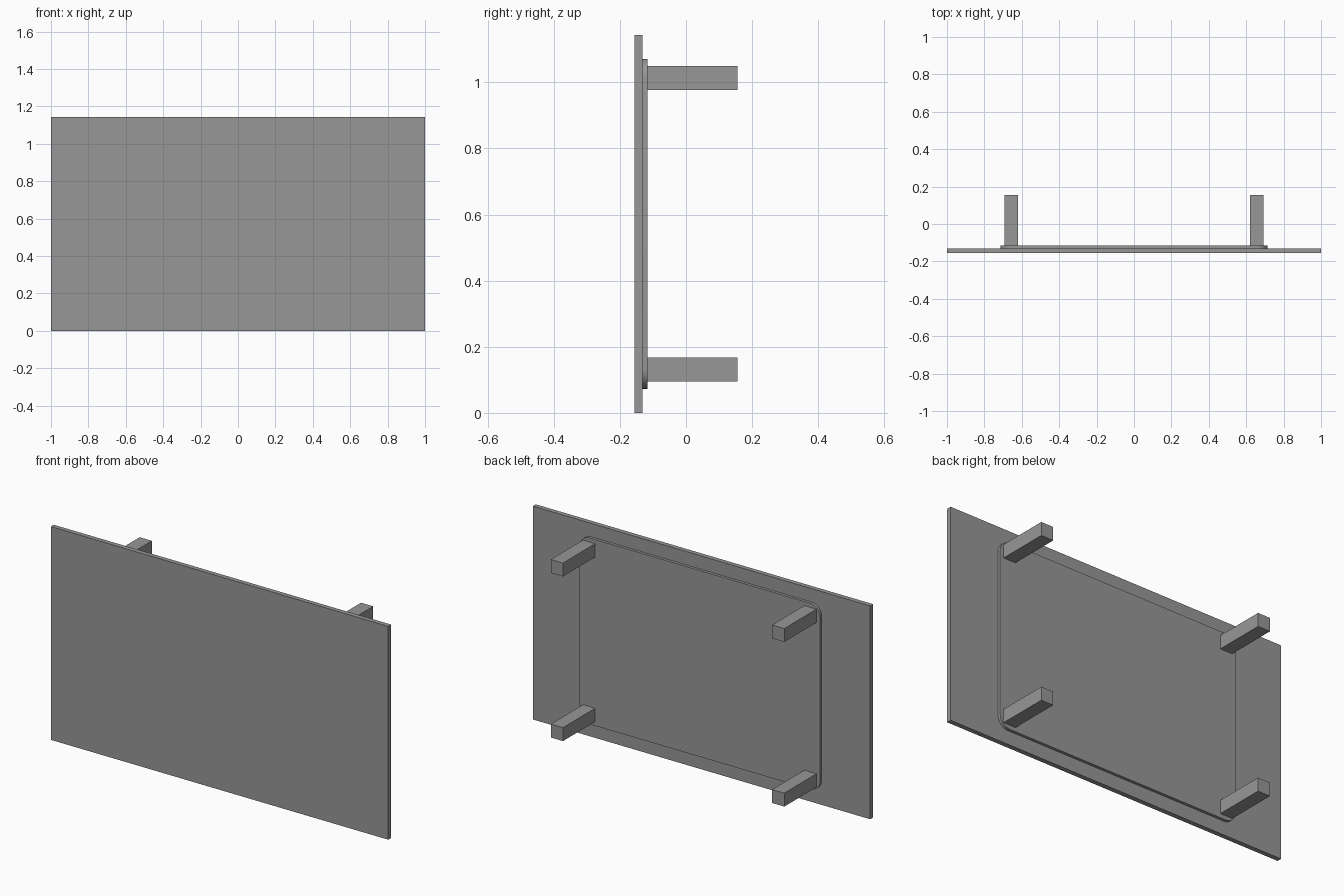
import bpy, bmesh
from mathutils import Vector

if "Cube" in bpy.data.objects:
    bpy.data.objects.remove(bpy.data.objects["Cube"])

# Dark grey finish shared by every part
grey = bpy.data.materials.new("dark_grey")
grey.diffuse_color = (0.31, 0.31, 0.31, 1)
grey.use_nodes = True
grey.node_tree.nodes["Principled BSDF"].inputs["Base Color"].default_value = grey.diffuse_color


def box(name, lo, hi, corner_radius=0.0):
    """Box between two corners; optionally round the edges that run along y."""
    lo, hi = Vector(lo), Vector(hi)
    bm = bmesh.new()
    bmesh.ops.create_cube(bm, size=1)
    for v in bm.verts:
        v.co = Vector((c + 0.5) * (b - a) + a for c, a, b in zip(v.co, lo, hi))
    if corner_radius:
        edges = [e for e in bm.edges
                 if abs(e.verts[0].co.y - e.verts[1].co.y) > 1e-5]
        bmesh.ops.bevel(bm, geom=edges, offset=corner_radius, segments=8,
                        profile=0.5, affect='EDGES')
    bmesh.ops.recalc_face_normals(bm, faces=bm.faces)
    mesh = bpy.data.meshes.new(name)
    bm.to_mesh(mesh)
    bm.free()
    mesh.materials.append(grey)
    obj = bpy.data.objects.new(name, mesh)
    bpy.context.collection.objects.link(obj)
    return obj


FRONT, PANEL_BACK, PLATE_BACK, LEG_END = -0.156, -0.131, -0.116, 0.156
CZ = 0.572                    # centre height of the mounting parts

# Large flat panel
box("panel", (-1, FRONT, 0), (1, PANEL_BACK, 1.143))

# Rounded backing plate
plate = box("backing_plate", (-0.713, PANEL_BACK, CZ - 0.499),
            (0.713, PLATE_BACK, CZ + 0.499), corner_radius=0.06)
bpy.context.view_layer.objects.active = plate
plate.select_set(True)
bpy.ops.object.shade_smooth_by_angle(angle=0.6)

# Four square posts behind the plate corners
for sx, side in ((-1, "left"), (1, "right")):
    for sz, level in ((-1, "lower"), (1, "upper")):
        x, z, h = sx * 0.656, CZ + sz * 0.441, 0.036
        box(f"{level}_{side}_post", (x - h, PLATE_BACK, z - h),
            (x + h, LEG_END, z + h))
